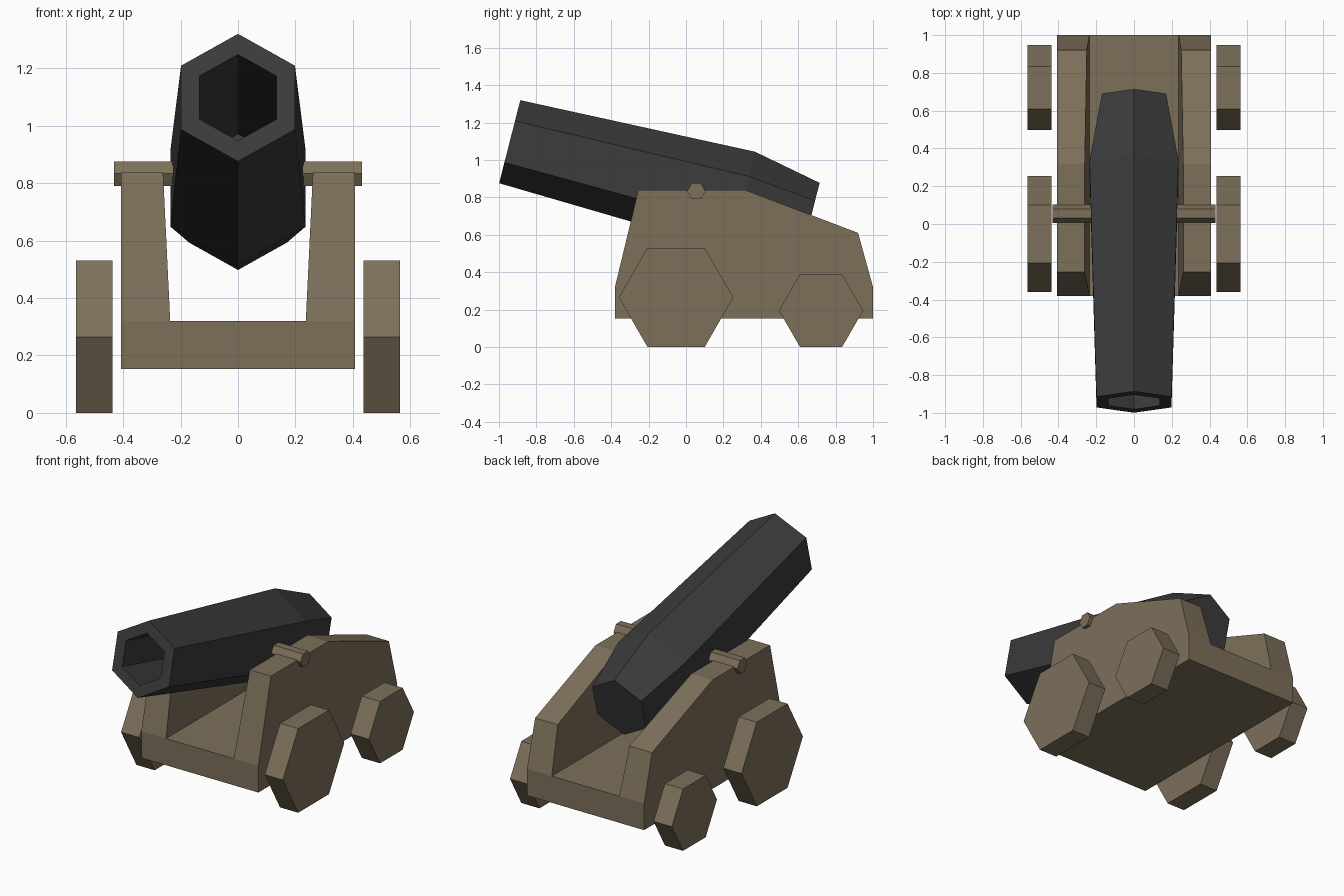
import bpy, bmesh, math
from mathutils import Vector

if "Cube" in bpy.data.objects:
    bpy.data.objects.remove(bpy.data.objects["Cube"])


def material(name, rgb):
    m = bpy.data.materials.new(name)
    m.diffuse_color = (*rgb, 1)
    m.use_nodes = True
    m.node_tree.nodes["Principled BSDF"].inputs["Base Color"].default_value = m.diffuse_color
    return m


WOOD = material("brown wood", (0.205, 0.162, 0.102))
IRON = material("dark iron", (0.044, 0.044, 0.044))


def loft(name, rings, mat):
    """Skin a list of equal-length point rings and cap both ends."""
    bm = bmesh.new()
    loops = [[bm.verts.new(p) for p in ring] for ring in rings]
    n = len(loops[0])
    for a, b in zip(loops, loops[1:]):
        for i in range(n):
            j = (i + 1) % n
            bm.faces.new((a[i], a[j], b[j], b[i]))
    bm.faces.new(loops[0][::-1])
    bm.faces.new(loops[-1])
    bmesh.ops.recalc_face_normals(bm, faces=bm.faces)
    me = bpy.data.meshes.new(name)
    bm.to_mesh(me)
    bm.free()
    me.materials.append(mat)
    ob = bpy.data.objects.new(name, me)
    bpy.context.collection.objects.link(ob)
    return ob


def hexagon_x(x, y, z, r):
    """Hexagon across the x axis, with points toward +y and -y."""
    return [(x, y + r * math.cos(i * math.pi / 3), z + r * math.sin(i * math.pi / 3))
            for i in range(6)]


# Barrel: tilted hexagonal tube, tapered, with a bored muzzle
muzzle = Vector((0, -0.9425, 1.0975))
tilt = math.radians(14.3)
axis = Vector((0, math.cos(tilt), -math.sin(tilt)))
up = Vector((0, math.sin(tilt), math.cos(tilt)))
side = Vector((1, 0, 0))


def barrel_ring(dist, r):
    c = muzzle + axis * dist
    return [c + r * (up * math.cos(i * math.pi / 3) + side * math.sin(i * math.pi / 3))
            for i in range(6)]


loft("barrel", [barrel_ring(d, r) for d, r in
                ((1.66, 0.196), (1.284, 0.272), (0, 0.229), (0, 0.155), (1.12, 0.155))], IRON)

# Carriage bed
bed = [(-0.38, 0.152), (-0.38, 0.32), (1.0, 0.32), (1.0, 0.152)]
loft("carriage_bed", [[(x, y, z) for y, z in bed] for x in (-0.408, 0.408)], WOOD)

cheek = [(-0.38, 0.32), (-0.255, 0.838), (0.32, 0.838), (0.92, 0.61), (1.0, 0.32)]
for s, label in ((-1, "left"), (1, "right")):
    # Cheek: inner face leans outward toward the top
    outer = [(s * 0.408, y, z) for y, z in cheek]
    inner = [(s * (0.236 + 0.048 * (z - 0.32)), y, z) for y, z in cheek]
    loft(label + "_cheek", [inner, outer], WOOD)
    # Trunnion
    loft(label + "_trunnion", [hexagon_x(s * x, 0.055, 0.833, 0.049) for x in (0.2, 0.432)], WOOD)
    # Wheels
    for end, y, r in (("front", -0.053, 0.306), ("rear", 0.722, 0.225)):
        z = r * math.sin(math.pi / 3)
        loft(f"{end}_{label}_wheel", [hexagon_x(s * x, y, z, r) for x in (0.437, 0.564)], WOOD)
